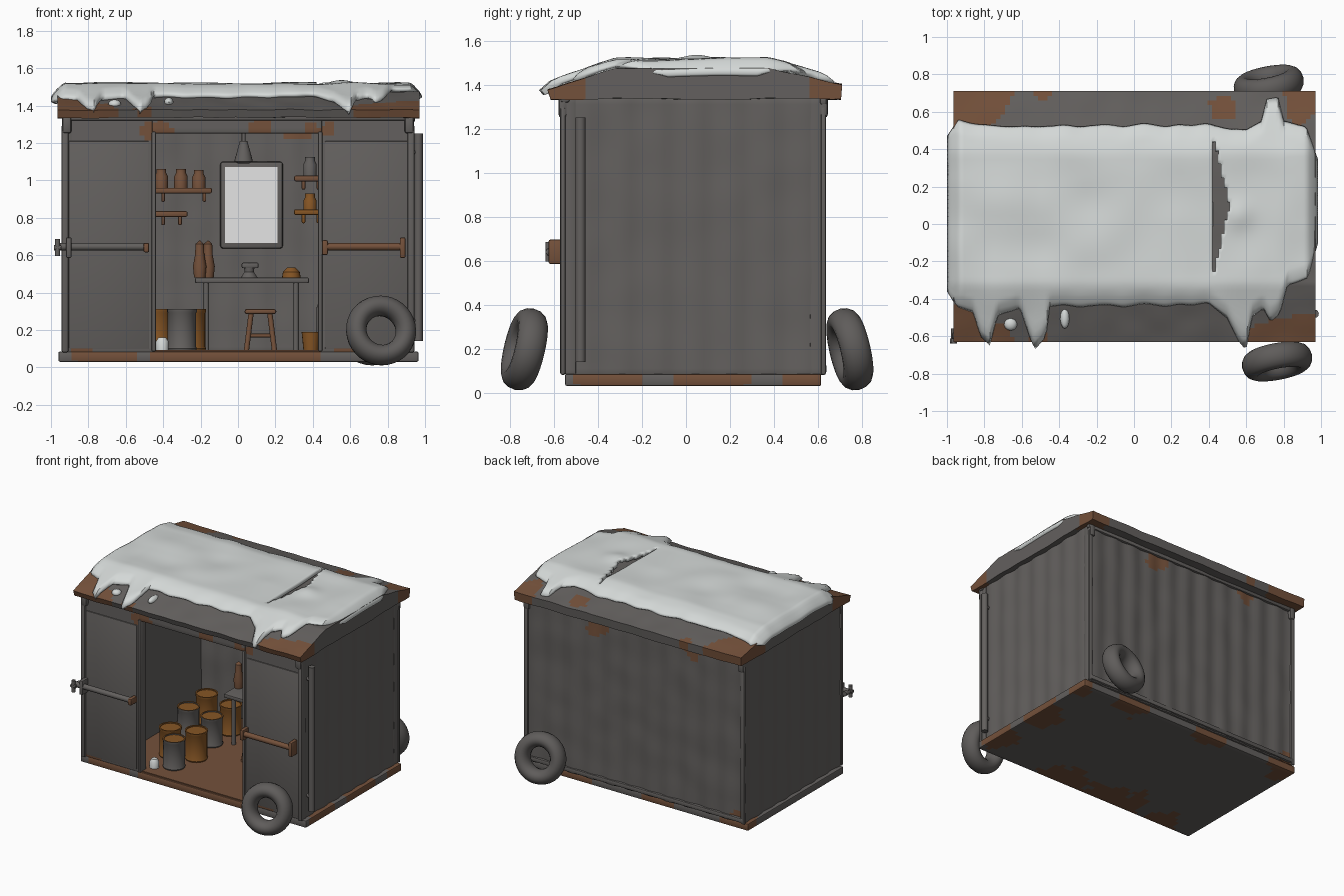
import bpy, bmesh, math
from mathutils import Vector, Matrix, noise

cube = bpy.data.objects.get("Cube")
if cube:
    bpy.data.objects.remove(cube, do_unlink=True)

COLORS = {
    "grey_metal": (0.125, 0.117, 0.112),
    "rubber": (0.115, 0.108, 0.104),
    "rust_brown": (0.175, 0.082, 0.043),
    "rust_orange": (0.24, 0.092, 0.018),
    "snow_white": (0.66, 0.69, 0.68),
    "window_pane": (0.78, 0.78, 0.78),
}
MATS = {}
for key, rgb in COLORS.items():
    m = bpy.data.materials.new(key)
    m.use_nodes = True
    m.diffuse_color = (*rgb, 1)
    bsdf = next(n for n in m.node_tree.nodes if n.type == 'BSDF_PRINCIPLED')
    bsdf.inputs["Base Color"].default_value = (*rgb, 1)
    bsdf.inputs["Roughness"].default_value = 0.9
    MATS[key] = m
PARTS = []


def finish(name, bm, mat, second=None, rule=None):
    bmesh.ops.recalc_face_normals(bm, faces=bm.faces)
    bm.normal_update()
    if rule:
        for f in bm.faces:
            f.material_index = int(bool(rule(f)))
    me = bpy.data.meshes.new(name)
    bm.to_mesh(me)
    bm.free()
    me.materials.append(MATS[mat])
    if second:
        me.materials.append(MATS[second])
    ob = bpy.data.objects.new(name, me)
    bpy.context.collection.objects.link(ob)
    PARTS.append(ob)
    return ob


def slice_up(bm, step, axes):
    for a in axes:
        cs = [v.co[a] for v in bm.verts]
        lo, hi = min(cs), max(cs)
        n = max(1, round((hi - lo) / step))
        no = Vector([float(k == a) for k in range(3)])
        for i in range(1, n):
            bmesh.ops.bisect_plane(bm, geom=bm.verts[:] + bm.edges[:] + bm.faces[:],
                                   plane_co=no * (lo + (hi - lo) * i / n), plane_no=no)


def blotches(spots):
    # rule: ragged patches around the given points
    def rule(f):
        c = f.calc_center_median()
        w = 1 + 0.5 * noise.noise(c * 11)
        return any((c - Vector(s[:3])).length < s[3] * w for s in spots)
    return rule


def box(name, lo, hi, mat="grey_metal", bevel=0.008, step=0, axes=(0, 2), wave=None, spots=None):
    bm = bmesh.new()
    bmesh.ops.create_cube(bm, size=1)
    lo, hi = Vector(lo), Vector(hi)
    for v in bm.verts:
        v.co = Vector([lo[k] + (hi[k] - lo[k]) * (v.co[k] + 0.5) for k in range(3)])
    if bevel:
        bmesh.ops.bevel(bm, geom=bm.edges[:], offset=bevel, segments=2, profile=0.5, affect='EDGES')
    if step:
        slice_up(bm, step, axes)
    if wave:
        along, out = wave
        for v in bm.verts:
            v.co[out] += 0.005 * math.sin(v.co[along] * 38) + 0.006 * noise.noise(v.co * 5)
    return finish(name, bm, mat, "rust_brown" if spots else None, blotches(spots) if spots else None)


def rod(name, a, b, r, mat="grey_metal", sides=12):
    a, b = Vector(a), Vector(b)
    d = b - a
    mx = Matrix.Translation((a + b) / 2) @ d.to_track_quat('Z', 'Y').to_matrix().to_4x4()
    bm = bmesh.new()
    bmesh.ops.create_cone(bm, cap_ends=True, segments=sides, radius1=r, radius2=r,
                          depth=d.length, matrix=mx)
    return finish(name, bm, mat)


def lathe(name, profile, loc, mat, steps=18, second=None, rule=None):
    bm = bmesh.new()
    vs = [bm.verts.new((r, 0, z)) for r, z in profile]
    es = [bm.edges.new(p) for p in zip(vs, vs[1:])]
    bmesh.ops.spin(bm, geom=vs + es, cent=(0, 0, 0), axis=(0, 0, 1), angle=math.tau, steps=steps)
    bmesh.ops.remove_doubles(bm, verts=bm.verts, dist=0.0005)
    bmesh.ops.translate(bm, verts=bm.verts, vec=loc)
    return finish(name, bm, mat, second, rule)


def interp(pts, x):
    for (x0, y0), (x1, y1) in zip(pts, pts[1:]):
        if x <= x1:
            return y0 + (y1 - y0) * (x - x0) / (x1 - x0)
    return pts[-1][1]


# Base, floor and walls
box("base_sill", (-0.96, -0.55, 0.03), (0.965, 0.615, 0.085), step=0.035, axes=(0, 1),
    spots=[(-0.7, -0.55, 0.06, 0.16), (-0.2, -0.55, 0.06, 0.25), (0.25, -0.55, 0.06, 0.22),
           (0.96, 0.1, 0.06, 0.18), (0.96, -0.35, 0.06, 0.14), (0.96, 0.55, 0.06, 0.1),
           (0.5, 0.61, 0.06, 0.15), (-0.2, 0.61, 0.06, 0.12), (-0.9, 0.6, 0.06, 0.16)])
box("floor", (-0.9, -0.54, 0.08), (0.9, 0.6, 0.093), "rust_brown", 0)
box("back_wall", (-0.93, 0.57, 0.08), (0.935, 0.625, 1.34), step=0.03, wave=(0, 1),
    spots=[(0.3, 0.63, 1.3, 0.1), (-0.5, 0.63, 1.3, 0.07), (-0.9, 0.63, 0.1, 0.08)])
for side, sx in (("right", -1), ("left", 1)):
    box(side + "_wall", (min(sx * 0.88, sx * 0.932), -0.55, 0.08), (max(sx * 0.88, sx * 0.932), 0.62, 1.34),
        step=0.03, axes=(1, 2), wave=(1, 0))
    box(side + "_partition", (sx * 0.72 - 0.01, -0.5, 0.09), (sx * 0.72 + 0.01, 0.58, 1.34), bevel=0)
    # sliding door, its raised panel, jamb and roof brackets
    x0, x1 = (-0.93, -0.45) if sx < 0 else (0.44, 0.935)
    box(side + "_door", (x0, -0.55, 0.08), (x1, -0.5, 1.34), step=0.025,
        spots=[(-0.9, -0.55, 0.96, 0.06), (-0.56, -0.55, 0.27, 0.04), (-0.67, -0.55, 0.28, 0.03),
               (0.74, -0.55, 0.96, 0.03), (0.82, -0.55, 0.45, 0.04), (-0.85, -0.55, 0.11, 0.08),
               (0.6, -0.55, 0.1, 0.08), (0.47, -0.55, 1.27, 0.04), (-0.47, -0.55, 1.27, 0.05)])
    box(side + "_door_panel", (x0 + 0.025, -0.557, 0.1), (x1 - 0.025, -0.545, 1.21), bevel=0.005)
    xj = -0.45 if sx < 0 else 0.44
    box(side + "_jamb", (xj - 0.012, -0.565, 0.085), (xj + 0.012, -0.49, 1.26))
    for y in (-0.56, 0.625):
        box(side + "_roof_bracket", (sx * 0.915 - 0.025, y - 0.02, 1.25), (sx * 0.915 + 0.025, y + 0.02, 1.345), bevel=0.015)
        box(side + "_corner_post", (sx * 0.925 - 0.018, y - 0.012, 0.08), (sx * 0.925 + 0.018, y + 0.012, 1.3), bevel=0.01)
box("lintel", (-0.46, -0.555, 1.25), (0.45, -0.5, 1.34), step=0.03,
    spots=[(0.12, -0.55, 1.28, 0.06), (0.4, -0.55, 1.27, 0.05), (-0.4, -0.55, 1.28, 0.06)])
box("front_top_rail", (-0.94, -0.57, 1.32), (0.945, -0.53, 1.355))
box("back_top_rail", (-0.94, 0.61, 1.31), (0.945, 0.64, 1.35))
box("back_bottom_rail", (-0.93, 0.61, 0.09), (0.93, 0.64, 0.125))

# Roof with a flat ridge
ROOF = [(-0.7, 1.35), (-0.63, 1.377), (-0.32, 1.475), (0.38, 1.475), (0.71, 1.4)]
bm = bmesh.new()
outline = [(-0.615, 1.335), (0.705, 1.335)] + ROOF[:0:-1]
face = bm.faces.new([bm.verts.new((-0.965, y, z)) for y, z in outline])
ext = bmesh.ops.extrude_face_region(bm, geom=[face])
bmesh.ops.translate(bm, verts=[g for g in ext["geom"] if isinstance(g, bmesh.types.BMVert)], vec=(1.935, 0, 0))
slice_up(bm, 0.025, (0, 1))
for v in bm.verts:
    v.co.z += 0.006 * noise.noise(v.co * 7)
roof_spots = [(-0.92, 0.7, 1.4, 0.22), (-0.74, 0.68, 1.4, 0.1), (-0.48, 0.7, 1.4, 0.05), (0.48, 0.62, 1.42, 0.07),
              (0.93, 0.67, 1.4, 0.15), (-0.9, -0.6, 1.38, 0.17), (-0.74, -0.62, 1.36, 0.08),
              (0.92, -0.6, 1.37, 0.13), (0.76, -0.62, 1.37, 0.13), (-0.5, -0.62, 1.36, 0.05)]
finish("roof", bm, "grey_metal", "rust_brown", blotches(roof_spots))

# Snow blanket with drips
FRONT = [(-1, -0.36), (-0.95, -0.45), (-0.86, -0.47), (-0.82, -0.6), (-0.77, -0.65), (-0.73, -0.49), (-0.61, -0.45),
         (-0.56, -0.6), (-0.53, -0.67), (-0.47, -0.6), (-0.45, -0.44), (0.4, -0.43), (0.5, -0.5), (0.56, -0.63),
         (0.6, -0.68), (0.63, -0.5), (0.69, -0.45), (0.73, -0.52), (0.78, -0.48), (0.82, -0.33), (0.93, -0.29), (1, -0.05)]
BACK = [(-1, 0.47), (-0.94, 0.55), (-0.7, 0.52), (0, 0.53), (0.4, 0.53), (0.6, 0.5), (0.68, 0.55),
        (0.71, 0.67), (0.77, 0.68), (0.8, 0.55), (0.92, 0.52), (1, 0.3)]
bm = bmesh.new()
grid = []
NX, RIM, MID = 130, 6, 34
for i in range(NX + 1):
    x = -1 + 1.985 * i / NX
    wob = 0.015 * noise.noise((x * 9, 0, 0))
    yf, yb = interp(FRONT, x) + wob, interp(BACK, x) + wob
    f0, b0 = max(-0.38, yf + 0.04), min(0.47, yb - 0.04)
    ys = [yf + (f0 - yf) * k / RIM for k in range(RIM)]
    ys += [f0 + (b0 - f0) * k / MID for k in range(MID)]
    ys += [b0 + (yb - b0) * k / RIM for k in range(RIM + 1)]
    col = []
    for y in ys:
        edge = min(1, min(y - yf, yb - y, x + 1, 0.985 - x) / 0.07)
        z = interp(ROOF, y) + 0.012 + 0.03 * math.sqrt(max(0, edge))
        z += 0.014 * noise.noise((x * 4, y * 4, 1)) - max(0, abs(x) - 0.93) * 0.7
        z += 0.02 * math.exp(-((x - 0.56) ** 2 + (y - 0.05) ** 2) / 0.006)
        col.append(bm.verts.new((x, y, z)))
    grid.append(col)
for a, b in zip(grid, grid[1:]):
    for k in range(len(a) - 1):
        c = (a[k].co + b[k + 1].co) / 2
        gap = 0.085 * (1 - abs(c.y - 0.1) / 0.36)
        if not 0.425 < c.x < 0.425 + gap:
            bm.faces.new((a[k], b[k], b[k + 1], a[k + 1]))
loose = [v for v in bm.verts if not v.link_faces]
bmesh.ops.delete(bm, geom=loose, context='VERTS')
snow = finish("roof_snow", bm, "snow_white")
mod = snow.modifiers.new("thickness", 'SOLIDIFY')
mod.thickness, mod.offset = 0.03, -1
for x, y, sx, sy in ((-0.66, -0.535, 0.035, 0.035), (-0.37, -0.5, 0.025, 0.06)):
    bm = bmesh.new()
    bmesh.ops.create_uvsphere(bm, u_segments=14, v_segments=8, radius=1,
                              matrix=Matrix.Translation((x, y, interp(ROOF, y))) @ Matrix.Diagonal((sx, sy, 0.025, 1)))
    finish("snow_clump", bm, "snow_white")

# Leaning tyres
for name, loc, tilt, turn in (("front_tyre", (0.765, -0.735, 0.197), 77, 11), ("back_tyre", (0.72, 0.745, 0.197), 103, 11)):
    bpy.ops.mesh.primitive_torus_add(major_radius=0.135, minor_radius=0.055, major_segments=36, minor_segments=14,
                                     location=loc, rotation=(math.radians(tilt), 0, math.radians(turn)))
    tyre = bpy.context.object
    tyre.name = name
    tyre.scale.z = 1.25
    tyre.data.materials.append(MATS["rubber"])
    PARTS.append(tyre)

# Side pipe and door bars
rod("side_pipe", (0.965, -0.48, 0.14), (0.965, -0.48, 1.25), 0.023)
for z in (0.25, 1.15):
    rod("pipe_clip", (0.92, -0.48, z), (0.965, -0.48, z), 0.015)
rod("right_door_bar", (-0.97, -0.6, 0.645), (-0.48, -0.6, 0.645), 0.02)
rod("left_door_bar", (0.46, -0.6, 0.645), (0.88, -0.6, 0.645), 0.02, "rust_brown")
for x, h, mat in ((-0.905, 0.055, "grey_metal"), (-0.49, 0.025, "rust_brown"), (0.465, 0.04, "rust_brown"), (0.88, 0.055, "rust_brown")):
    box("bar_mount", (x - 0.015, -0.625, 0.64 - h), (x + 0.015, -0.54, 0.64 + h), mat)
rod("valve_stem", (-0.96, -0.63, 0.64), (-0.96, -0.56, 0.64), 0.018)
for dx, dz in ((0.02, 0), (0, 0.045)):
    rod("valve_handle", (-0.965 - dx, -0.625, 0.64 - dz), (-0.965 + dx, -0.625, 0.64 + dz), 0.014)

# Window on the inner back wall
box("window_frame", (-0.095, 0.54, 0.635), (0.24, 0.575, 1.1), bevel=0.015)
box("window_pane", (-0.07, 0.533, 0.665), (0.21, 0.541, 1.07), "window_pane", 0)

# Shelves with jars
for x0, x1, z, mat in ((-0.45, -0.14, 0.945, "rust_brown"), (-0.45, -0.27, 0.82, "rust_brown"),
                       (0.3, 0.47, 1.01, "rust_brown"), (0.3, 0.47, 0.83, "rust_orange")):
    box("shelf", (x0, 0.4, z - 0.015), (x1, 0.575, z + 0.015), mat)
    for x in (x0 + 0.05, x1 - 0.04):
        box("shelf_bracket", (x - 0.01, 0.5, z - 0.06), (x + 0.01, 0.575, z), mat)
JAR = [(0, 0), (0.036, 0), (0.036, 0.06), (0.026, 0.08), (0.026, 0.1), (0, 0.1)]
for x, z, mat in ((-0.41, 0.96, "rust_brown"), (-0.305, 0.96, "rust_brown"), (-0.21, 0.955, "rust_brown"),
                  (0.385, 1.025, "grey_metal"), (0.385, 0.83, "rust_orange")):
    lathe("jar", JAR, (x, 0.48, z), mat)

# Hanging lamp
rod("lamp_cord", (0.03, 0, 1.17), (0.03, 0, 1.34), 0.01)
lathe("lamp_shade", [(0, 0.12), (0.02, 0.12), (0.045, 0.03), (0.05, 0.01), (0.03, 0), (0, 0)], (0.03, 0, 1.09), "grey_metal")

# Table, tools and stool
box("table_top", (-0.23, 0.15, 0.45), (0.38, 0.56, 0.48))
for x in (-0.17, 0.31):
    for y in (0.19, 0.52):
        rod("table_leg", (x, y, 0.09), (x, y, 0.46), 0.016)
BOTTLE = [(0, 0), (0.03, 0), (0.036, 0.06), (0.025, 0.12), (0.022, 0.18), (0, 0.2)]
for x, y in ((-0.205, 0.3), (-0.16, 0.34)):
    lathe("bottle", BOTTLE, (x, y, 0.48), "rust_brown")
lathe("vise_foot", [(0, 0), (0.045, 0), (0.025, 0.03), (0.03, 0.075), (0, 0.08)], (0.06, 0.3, 0.48), "grey_metal")
box("vise_jaw", (0.02, 0.27, 0.53), (0.11, 0.33, 0.56))
lathe("bowl", [(0, 0), (0.05, 0), (0.045, 0.03), (0.02, 0.055), (0, 0.055)], (0.285, 0.3, 0.48), "rust_orange")
box("stool_seat", (0.035, -0.02, 0.285), (0.205, 0.13, 0.312), "rust_brown", 0.012)
for sx in (-1, 1):
    for sy in (-1, 1):
        rod("stool_leg", (0.12 + sx * 0.075, 0.055 + sy * 0.06, 0.09), (0.12 + sx * 0.05, 0.055 + sy * 0.045, 0.29), 0.014, "rust_brown")
    rod("stool_brace", (0.06, 0.055 + sx * 0.05, 0.17), (0.18, 0.055 + sx * 0.05, 0.17), 0.01, "rust_brown")

# Barrels and floor clutter
BARREL = [(0, 0), (0.076, 0), (0.08, 0.012), (0.076, 0.02), (0.076, 0.2), (0.08, 0.208), (0.08, 0.222), (0.07, 0.222), (0.07, 0.214), (0, 0.214)]
for x, y, mat in ((-0.3, -0.35, "grey_metal"), (-0.25, -0.15, "rust_orange"), (-0.3, 0.11, "grey_metal"), (-0.3, 0.34, "rust_orange"),
                  (-0.43, -0.21, "rust_orange"), (-0.52, 0.14, "grey_metal"), (-0.54, 0.39, "rust_orange")):
    lathe("barrel", BARREL, (x, y, 0.09), mat, 20, "rust_orange", lambda f: f.normal.z > 0.5)
lathe("white_can", [(0, 0), (0.033, 0), (0.033, 0.05), (0.02, 0.07), (0, 0.07)], (-0.405, -0.44, 0.09), "snow_white")
lathe("bucket", [(0, 0), (0.04, 0), (0.05, 0.1), (0, 0.1)], (0.39, 0, 0.09), "rust_orange")
lathe("gas_bottle", [(0, 0), (0.05, 0), (0.05, 0.23), (0.02, 0.3), (0, 0.31)], (0.47, 0.2, 0.09), "grey_metal")

# Smooth shading with sharp edges kept
bpy.ops.object.select_all(action='DESELECT')
for ob in PARTS:
    ob.select_set(True)
bpy.context.view_layer.objects.active = PARTS[0]
bpy.ops.object.shade_smooth_by_angle(angle=math.radians(35))
